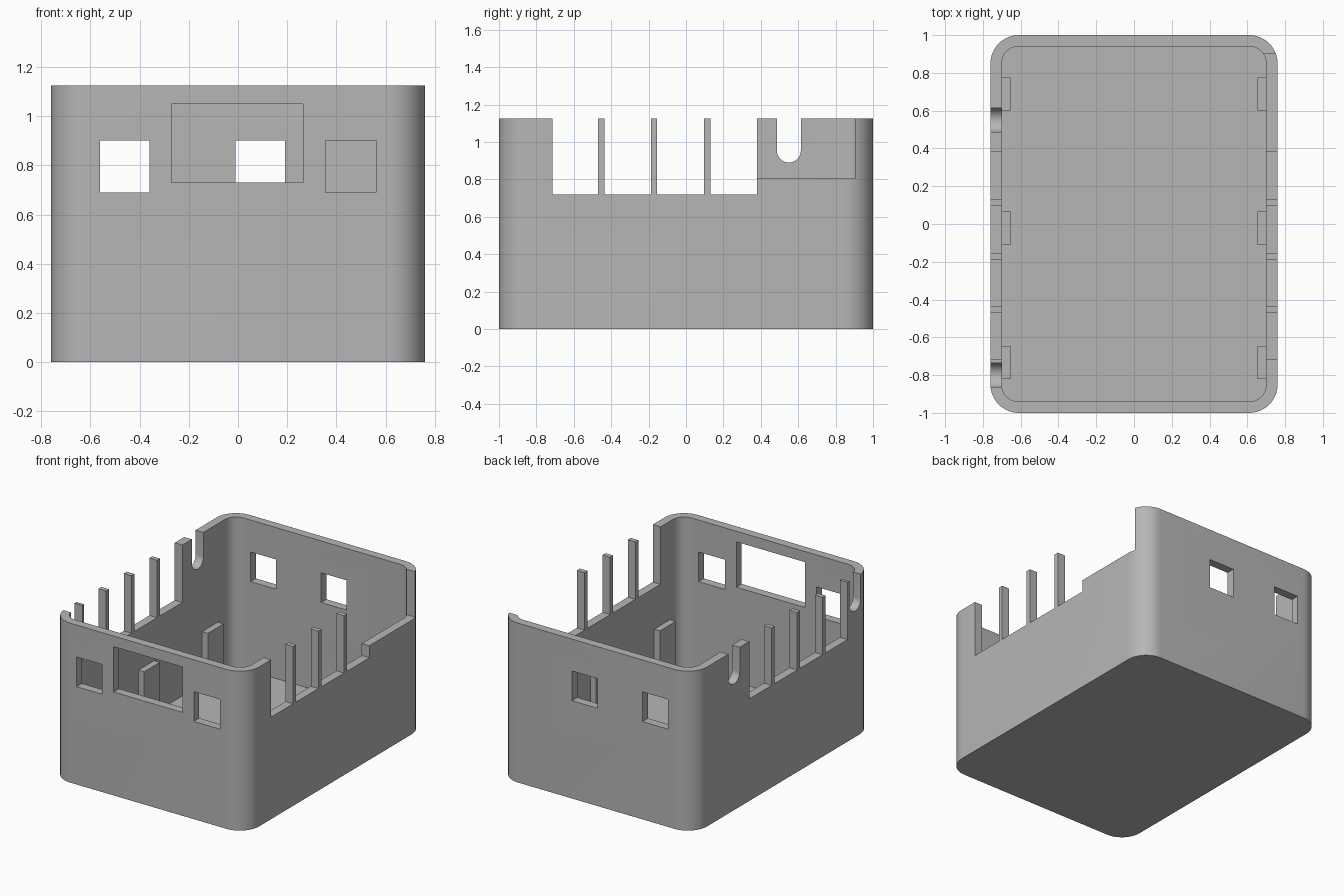
import bpy, bmesh, math
from mathutils import Vector

if "Cube" in bpy.data.objects:
    bpy.data.objects.remove(bpy.data.objects["Cube"])

HX, HY, H = 0.76, 1.0, 1.125      # half width, half depth, height
WALL, RADIUS = 0.06, 0.15

grey = bpy.data.materials.new("plain grey")
grey.use_nodes = True
grey.diffuse_color = (0.47, 0.47, 0.47, 1)
grey.node_tree.nodes["Principled BSDF"].inputs["Base Color"].default_value = (0.47, 0.47, 0.47, 1)


def prism(name, points, direction):
    """Extrude a closed outline along a direction."""
    bm = bmesh.new()
    face = bm.faces.new([bm.verts.new(p) for p in points])
    result = bmesh.ops.extrude_face_region(bm, geom=[face])
    moved = [v for v in result["geom"] if isinstance(v, bmesh.types.BMVert)]
    bmesh.ops.translate(bm, verts=moved, vec=Vector(direction))
    bmesh.ops.recalc_face_normals(bm, faces=bm.faces)
    mesh = bpy.data.meshes.new(name)
    bm.to_mesh(mesh)
    bm.free()
    mesh.materials.append(grey)
    obj = bpy.data.objects.new(name, mesh)
    bpy.context.collection.objects.link(obj)
    return obj


def block(name, x0, x1, y0, y1, z0, z1):
    base = [(x0, y0, z0), (x1, y0, z0), (x1, y1, z0), (x0, y1, z0)]
    return prism(name, base, (0, 0, z1 - z0))


def rounded_block(name, inset, z0, z1, steps=12):
    r = RADIUS - inset
    points = []
    for i, (sx, sy) in enumerate([(1, 1), (-1, 1), (-1, -1), (1, -1)]):
        for k in range(steps + 1):
            a = (i + k / steps) * math.pi / 2
            points.append((sx * (HX - RADIUS) + r * math.cos(a),
                           sy * (HY - RADIUS) + r * math.sin(a), z0))
    return prism(name, points, (0, 0, z1 - z0))


def cut(target, cutter):
    cutter.hide_render = True
    mod = target.modifiers.new("cut", "BOOLEAN")
    mod.operation, mod.solver, mod.object = "DIFFERENCE", "EXACT", cutter
    bpy.context.view_layer.objects.active = target
    bpy.ops.object.modifier_apply(modifier=mod.name)
    bpy.data.objects.remove(cutter)


# Open tray with rounded corners
case = rounded_block("case_shell", 0, 0, H)
cut(case, rounded_block("cavity", WALL, WALL, H + 0.1))

# Vent bays through both side walls, leaving slim posts between them
for y0, y1 in [(-0.715, -0.47), (-0.437, -0.188), (-0.155, 0.097), (0.13, 0.38)]:
    cut(case, block("bay", -1, 1, y0, y1, 0.72, H + 0.1))

# Shallow notch at the rear of the left wall
cut(case, block("notch", 0.6, 1, 0.37, 0.903, 0.805, H + 0.1))

# Round-bottomed cable slots in the right wall
for yc in (0.55, -0.8):
    r, zc = 0.064, 0.954
    outline = [(-1, yc + r, H + 0.1), (-1, yc - r, H + 0.1)]
    for k in range(17):
        a = math.pi + math.pi * k / 16
        outline.append((-1, yc + r * math.cos(a), zc + r * math.sin(a)))
    cut(case, prism("slot", outline, (0.36, 0, 0)))

# Windows in the front and back walls
for x0, x1, z0, z1, side in [
    (-0.56, -0.36, 0.69, 0.9, -1), (-0.27, 0.265, 0.73, 1.05, -1), (0.355, 0.56, 0.69, 0.9, -1),
    (-0.56, -0.36, 0.69, 0.9, 1), (-0.01, 0.19, 0.69, 0.9, 1),
]:
    ya, yb = sorted((side * 0.92, side * 1.1))
    cut(case, block("window", x0, x1, ya, yb, z0, z1))

# Support ribs standing on the floor against the side walls
for label, y in [("front", -0.733), ("middle", -0.022), ("back", 0.688)]:
    for side, s in [("left", 1), ("right", -1)]:
        xa, xb = sorted((s * 0.655, s * 0.71))
        block(f"{label}_{side}_rib", xa, xb, y - 0.088, y + 0.088, WALL - 0.01, 0.43)

# Smooth the rounded corners, keep edges crisp
bpy.ops.object.select_all(action="DESELECT")
case.select_set(True)
bpy.context.view_layer.objects.active = case
bpy.ops.object.shade_smooth_by_angle(angle=math.radians(30))
